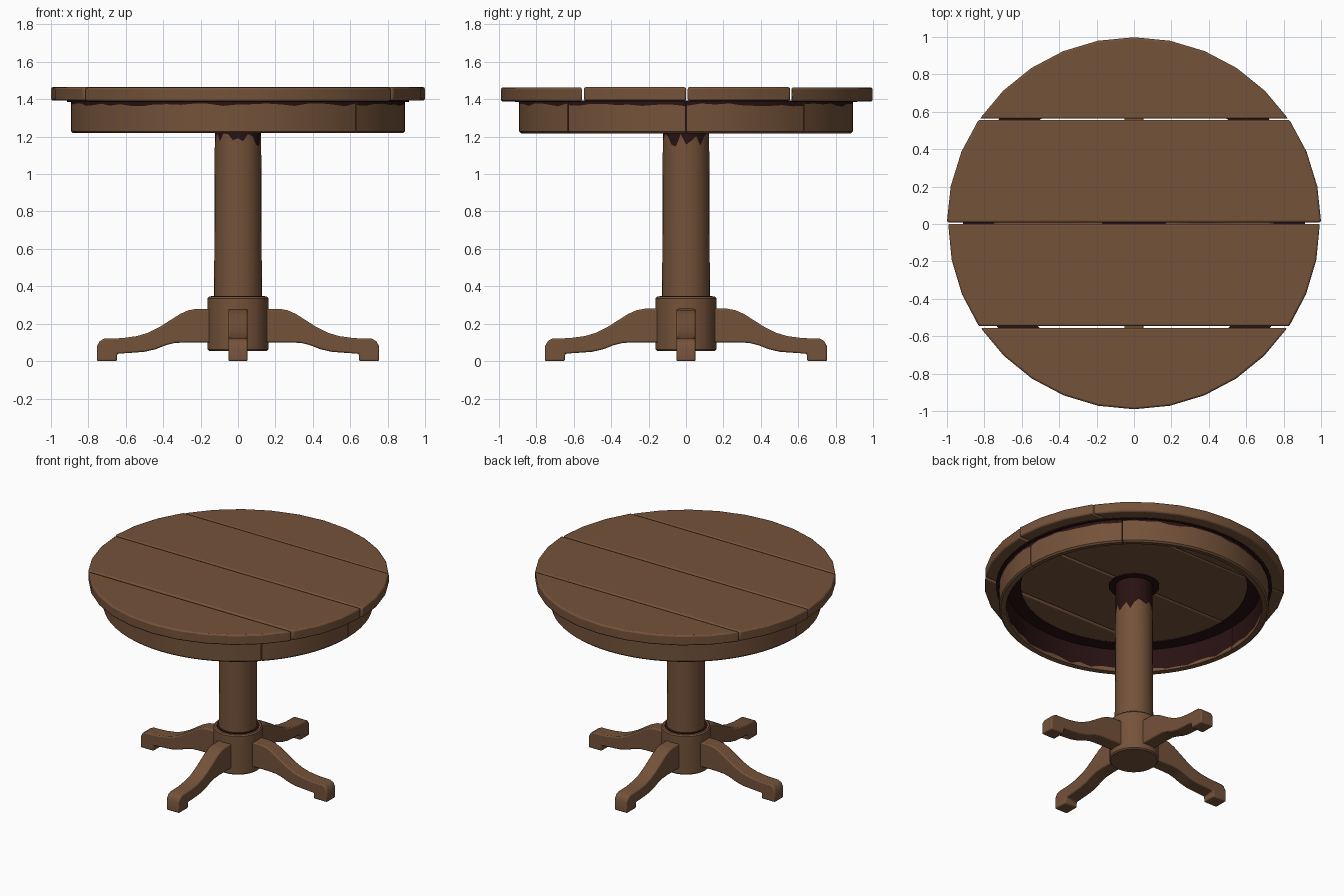
import bpy, bmesh, math, random
from math import sin, cos, radians, pi, sqrt

if "Cube" in bpy.data.objects:
    bpy.data.objects.remove(bpy.data.objects["Cube"])
random.seed(4)

def material(name, rgb):
    m = bpy.data.materials.new(name)
    m.diffuse_color = (*rgb, 1)
    m.use_nodes = True
    m.node_tree.nodes["Principled BSDF"].inputs["Base Color"].default_value = m.diffuse_color
    return m

WOOD = material("brown wood", (0.175, 0.085, 0.042))
DARK = material("dark stain", (0.022, 0.006, 0.006))

def finish(name, bm, mats, bevel=0, angle=35):
    bmesh.ops.recalc_face_normals(bm, faces=bm.faces)
    me = bpy.data.meshes.new(name)
    bm.to_mesh(me)
    bm.free()
    ob = bpy.data.objects.new(name, me)
    bpy.context.collection.objects.link(ob)
    for m in mats:
        me.materials.append(m)
    if bevel:
        b = ob.modifiers.new("soft edges", 'BEVEL')
        b.width, b.segments, b.limit_method = bevel, 2, 'ANGLE'
        b.angle_limit = radians(40)
    bpy.ops.object.select_all(action='DESELECT')
    ob.select_set(True)
    bpy.context.view_layer.objects.active = ob
    bpy.ops.object.shade_smooth_by_angle(angle=radians(angle))
    return ob

def prism(name, pts, depth, mats, bevel=0):
    """Extrude a planar outline along a vector."""
    bm = bmesh.new()
    f = bm.faces.new([bm.verts.new(p) for p in pts])
    r = bmesh.ops.extrude_face_region(bm, geom=[f])
    bmesh.ops.translate(bm, vec=depth, verts=[v for v in r['geom'] if isinstance(v, bmesh.types.BMVert)])
    return finish(name, bm, mats, bevel)

def lathe(name, profile, a0, a1, n, dark=(), jitter=None, closed=True, mats=(WOOD, DARK)):
    """Sweep (r, z) points around z; bands listed in dark are stained,
    jitter gives a ragged height to chosen profile points."""
    jitter = jitter or {}
    full = abs(a1 - a0 - 360) < 1e-6
    bm = bmesh.new()
    cols = []
    for i in range(n if full else n + 1):
        a = radians(a0 + (a1 - a0) * i / n)
        cols.append([bm.verts.new((r * cos(a), r * sin(a),
                     z + random.uniform(-1, 1) * jitter.get(k, 0)))
                     for k, (r, z) in enumerate(profile)])
    m = len(profile)
    for i in range(n):
        c, d = cols[i], cols[(i + 1) % len(cols)]
        for k in range(m if closed else m - 1):
            q = (k + 1) % m
            f = bm.faces.new((c[k], d[k], d[q], c[q]))
            f.material_index = 1 if k in dark else 0
    if not full:
        bm.faces.new(cols[0])
        bm.faces.new(cols[-1])
    elif not closed:
        for k in (0, m - 1):
            f = bm.faces.new([c[k] for c in cols])
            f.material_index = 1 if (k and m - 2 in dark) else 0
    return finish(name, bm, mats)

# Tabletop: four planks clipped from a disc, with thin gaps between them
def plank(name, lo, hi, radius, z0, z1):
    def side(s):
        a, b = (math.asin(max(-1, min(1, y / radius))) for y in (lo, hi))
        n = max(2, round((b - a) / radians(11)))
        return [(s * radius * cos(a + (b - a) * i / n), radius * sin(a + (b - a) * i / n), z0)
                for i in range(n + 1)]
    right, left = side(1), side(-1)[::-1]
    if abs(hi) >= radius:
        left = left[1:]
    if abs(lo) >= radius:
        left = left[:-1]
    prism(name, right + left, (0, 0, z1 - z0), [WOOD], 0.01)

plank("back_plank", 0.563, 0.998, 0.998, 1.388, 1.463)
plank("back_middle_plank", 0.009, 0.557, 1.0, 1.392, 1.465)
plank("front_middle_plank", -0.546, 0.001, 0.993, 1.392, 1.465)
plank("front_plank", -0.99, -0.556, 0.99, 1.388, 1.463)

# Apron: curved boards forming a ring, stained on the inside and the top
apron = [(0.882, 1.218), (0.893, 1.228), (0.893, 1.37), (0.893, 1.392),
         (0.845, 1.392), (0.845, 1.24), (0.848, 1.222)]
for i, (a, b) in enumerate([(-45, 0), (0, 45), (45, 180), (180, 315)]):
    lathe(f"apron_board_{i + 1}", apron, a + 0.2, b - 0.2, round((b - a) / 5),
          dark=(2, 3, 4), jitter={2: 0.008, 5: 0.012})

# Stain on the tabletop underside, beside the apron and around the column
lathe("underside_stain_ring", [(0.75, 1.386), (0.915, 1.386), (0.915, 1.393), (0.75, 1.393)],
      0, 360, 60, mats=(DARK,))
lathe("underside_stain_spot", [(0.17, 1.386), (0.17, 1.393)], 0, 360, 14,
      closed=False, mats=(DARK,))

# Column with ragged stain at its top
lathe("column", [(0.128, 0.3), (0.128, 0.345), (0.126, 0.7), (0.124, 1.185), (0.124, 1.39)],
      0, 360, 28, dark=(3,), jitter={3: 0.045}, closed=False)

# Hub at the foot of the column, with a stained seam on top
lathe("hub", [(0.155, 0.055), (0.163, 0.063), (0.163, 0.336), (0.155, 0.345)],
      0, 360, 28, closed=False)
lathe("hub_stain", [(0.143, 0.344), (0.143, 0.349)], 0, 360, 18, closed=False, mats=(DARK,))

# Four curved legs from one profile
leg = [(0.1, 0.28), (0.22, 0.28), (0.265, 0.272), (0.31, 0.252), (0.36, 0.22), (0.42, 0.182),
       (0.48, 0.152), (0.54, 0.134), (0.62, 0.123), (0.715, 0.12), (0.738, 0.108),
       (0.754, 0.08), (0.754, 0.0), (0.648, 0.0), (0.645, 0.04), (0.58, 0.044),
       (0.5, 0.05), (0.44, 0.064), (0.39, 0.084), (0.34, 0.097), (0.28, 0.1), (0.1, 0.1)]
for i, side in enumerate(("right", "back", "left", "front")):
    ob = prism(side + "_leg", [(x, -0.051, z) for x, z in leg], (0, 0.102, 0), [WOOD], 0.008)
    ob.rotation_euler.z = i * pi / 2
